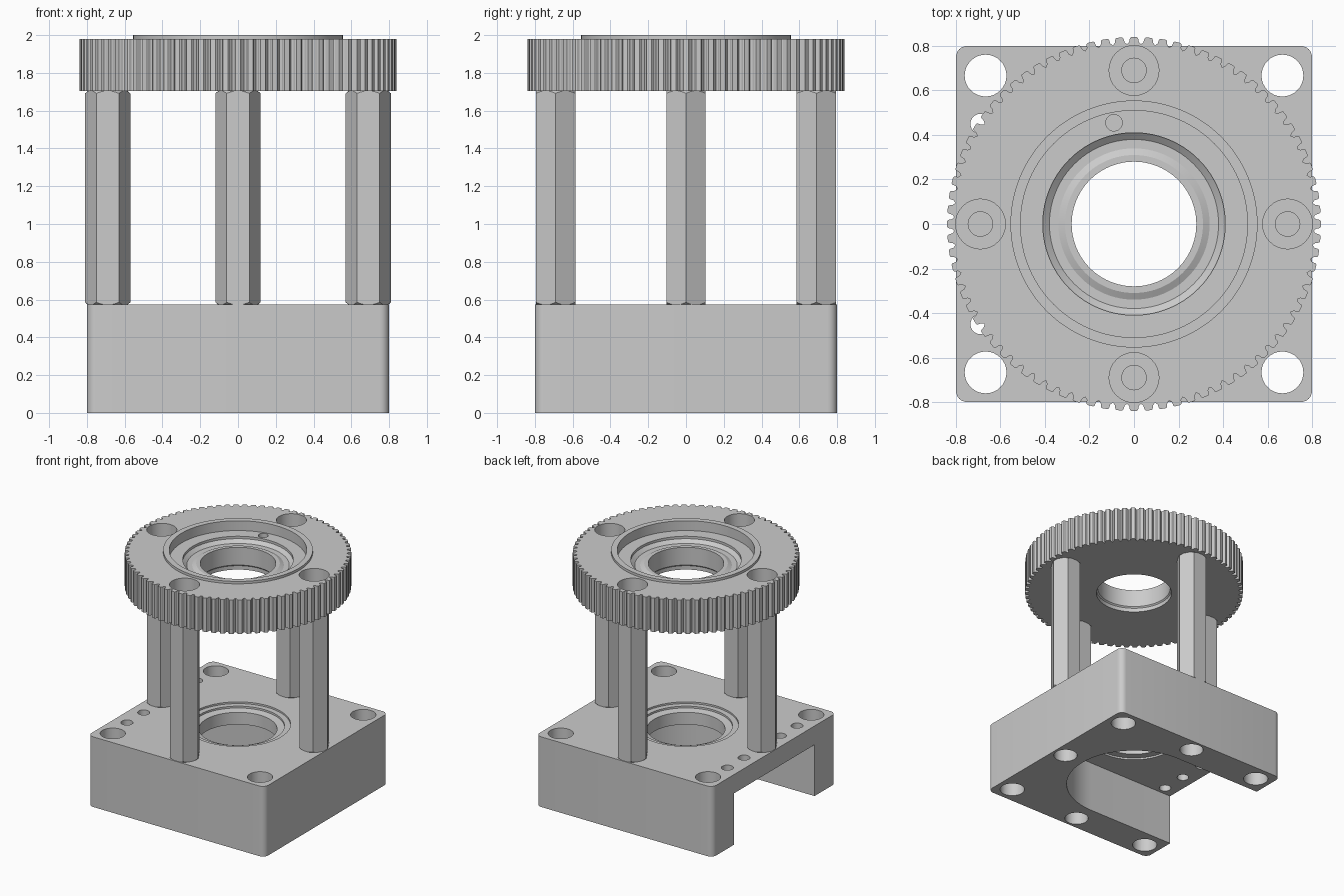
import bpy, bmesh, math
from math import sin, cos, pi, radians

if "Cube" in bpy.data.objects:
    bpy.data.objects.remove(bpy.data.objects["Cube"])

POST = 0.69
POSTS = [(POST, 0), (-POST, 0), (0, POST), (0, -POST)]


def skin(name, rings):
    """Closed solid from a stack of equal-length point rings."""
    bm = bmesh.new()
    vs = [[bm.verts.new(p) for p in ring] for ring in rings]
    n = len(vs[0])
    for a, b in zip(vs, vs[1:]):
        for i in range(n):
            j = (i + 1) % n
            bm.faces.new((a[i], a[j], b[j], b[i]))
    bm.faces.new(vs[0][::-1])
    bm.faces.new(vs[-1])
    bmesh.ops.recalc_face_normals(bm, faces=bm.faces)
    me = bpy.data.meshes.new(name)
    bm.to_mesh(me)
    bm.free()
    ob = bpy.data.objects.new(name, me)
    bpy.context.collection.objects.link(ob)
    return ob


def prism(name, pts, z0, z1):
    return skin(name, [[(x, y, z) for x, y in pts] for z in (z0, z1)])


def turned(name, profile, x=0, y=0, n=64):
    return skin(name, [[(x + r * cos(2 * pi * i / n), y + r * sin(2 * pi * i / n), z)
                        for i in range(n)] for r, z in profile])


def boolean(ob, tool, op='DIFFERENCE'):
    tool.hide_render = True
    m = ob.modifiers.new("cut", 'BOOLEAN')
    m.operation, m.object, m.solver = op, tool, 'EXACT'
    dg = bpy.context.evaluated_depsgraph_get()
    dg.update()
    me = bpy.data.meshes.new_from_object(ob.evaluated_get(dg))
    ob.modifiers.clear()
    ob.data = me
    bpy.data.objects.remove(tool)


def drill(ob, x, y, r, z0, z1, n=32):
    boolean(ob, turned("cutter", [(r, z0), (r, z1)], x, y, n))


def arc(cx, cy, r, a0, a1, n):
    return [(cx + r * cos(radians(a0 + (a1 - a0) * i / n)),
             cy + r * sin(radians(a0 + (a1 - a0) * i / n))) for i in range(n + 1)]


# Base block with rounded corners
R, S = 0.05, 0.75
outline = arc(S, S, R, 0, 90, 6) + arc(-S, S, R, 90, 180, 6) \
    + arc(-S, -S, R, 180, 270, 6) + arc(S, -S, R, 270, 360, 6)
base = prism("base_block", outline, 0, 0.574)

# Round-ended slot underneath, open on the left side
boolean(base, prism("cutter", arc(0, 0, 0.52, -90, 90, 32) + [(-1, 0.52), (-1, -0.52)],
                    -0.1, 0.42))

# Stepped central bore
boolean(base, turned("cutter", [(0.29, 0.3), (0.29, 0.535), (0.345, 0.545), (0.345, 0.56),
                                (0.39, 0.56), (0.39, 0.7)]))
drill(base, 0, 0, 0.35, 0.3, 0.435, 64)

# Corner bolt holes, small edge holes, screw counterbores
for sx in (-1, 1):
    for sy in (-1, 1):
        drill(base, sx * 0.667, sy * 0.667, 0.094, -0.1, 0.7)
for y in (-0.45, -0.235, 0.235, 0.45):
    drill(base, -0.69, y, 0.045, 0.3, 0.7, 24)
for x, y in POSTS:
    if x < 0:
        drill(base, x, y, 0.055, 0.3, 0.7)
    else:
        boolean(base, turned("cutter", [(0.09, -0.1), (0.09, 0.42), (0.055, 0.42),
                                        (0.055, 0.7)], x, y, 32))

# Hexagonal standoffs with chamfered ends and blind screw bores
Z0, Z1 = 0.574, 1.703
posts = []
for k, (x, y) in enumerate(POSTS):
    post = prism("standoff_%d" % (k + 1),
                 [(x + 0.12 * cos(i * pi / 3), y + 0.12 * sin(i * pi / 3)) for i in range(6)],
                 Z0, Z1)
    boolean(post, turned("chamfer", [(0.104, Z0 - 0.002), (0.125, Z0 + 0.016),
                                     (0.125, Z1 - 0.016), (0.104, Z1 + 0.002)], x, y, 48),
            'INTERSECT')
    drill(post, x, y, 0.055, Z0 - 0.1, Z0 + 0.35)
    drill(post, x, y, 0.055, Z1 - 0.35, Z1 + 0.1)
    posts.append(post)

# Toothed wheel
TEETH = 80
tooth = [(-0.28, 0.835), (-0.2, 0.84), (0.2, 0.84), (0.28, 0.835),
         (0.34, 0.818), (0.5, 0.808), (0.66, 0.818)]
rim = []
for t in range(TEETH):
    for f, r in tooth:
        a = 2 * pi * (t + f) / TEETH
        rim.append((r * cos(a), r * sin(a)))
wheel = prism("toothed_wheel", rim, Z1, 1.98)

# Raised lip, recessed seat and bore of the wheel
boolean(wheel, turned("lip", [(0.555, 1.85), (0.555, 2.0)], n=96), 'UNION')
boolean(wheel, turned("cutter", [(0.29, 1.6), (0.29, 1.735), (0.28, 1.745), (0.28, 1.89),
                                 (0.31, 1.89), (0.34, 1.875), (0.38, 1.875), (0.41, 1.90),
                                 (0.41, 1.92), (0.51, 1.92), (0.51, 2.1)], n=96))
drill(wheel, -0.09, 0.455, 0.037, 1.83, 2.1, 24)

# Counterbored screw holes in the wheel
for x, y in POSTS:
    boolean(wheel, turned("cutter", [(0.055, 1.6), (0.055, 1.83), (0.112, 1.83),
                                     (0.112, 2.1)], x, y, 32))

# Smooth curved walls, keep edges crisp
for ob in [base, wheel] + posts:
    bpy.ops.object.select_all(action='DESELECT')
    ob.select_set(True)
    bpy.context.view_layer.objects.active = ob
    bpy.ops.object.shade_smooth_by_angle(angle=radians(20))
